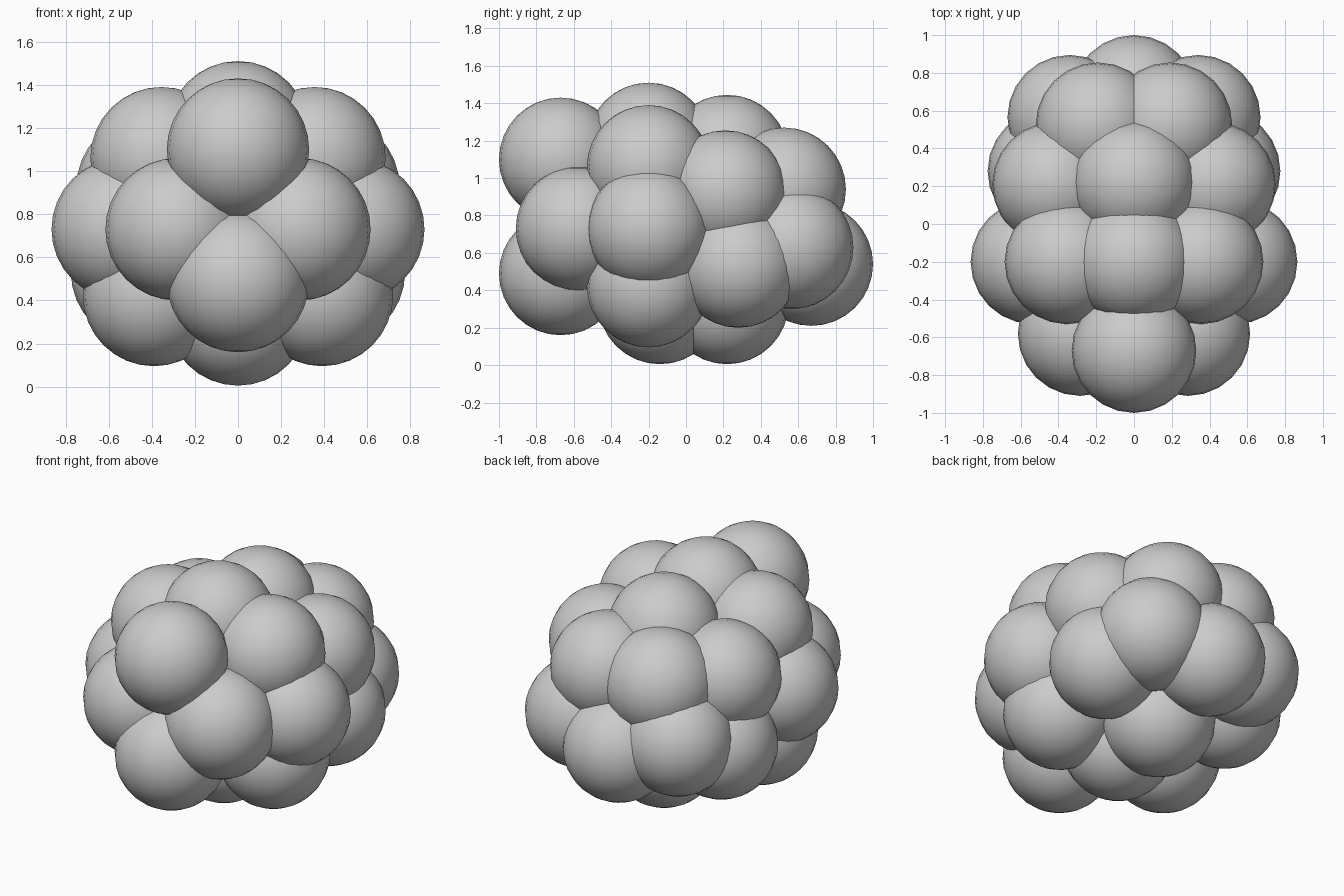
import bpy

if "Cube" in bpy.data.objects:
    bpy.data.objects.remove(bpy.data.objects["Cube"])

RADIUS = 0.33

grey = bpy.data.materials.new("light_grey")
grey.use_nodes = True
colour = (0.6, 0.6, 0.6, 1)
grey.diffuse_color = colour
grey.node_tree.nodes["Principled BSDF"].inputs["Base Color"].default_value = colour


def lobe(name, x, y, z):
    bpy.ops.mesh.primitive_uv_sphere_add(segments=24, ring_count=16, radius=RADIUS, location=(x, y, z))
    ball = bpy.context.object
    ball.name = name
    ball.data.name = name
    ball.data.materials.append(grey)
    bpy.ops.object.shade_smooth()


# Lobes on the centre line: name, y, z
for name, y, z in [
    ("front_upper_lobe", -0.67, 1.10),
    ("front_lower_lobe", -0.67, 0.49),
    ("middle_top_lobe", -0.20, 1.18),
    ("rear_top_lobe", 0.22, 1.115),
    ("middle_bottom_lobe", -0.14, 0.335),
    ("rear_bottom_lobe", 0.22, 0.335),
    ("back_lower_lobe", 0.67, 0.54),
]:
    lobe(name, 0, y, z)

# Paired lobes mirrored across the centre line: name, x, y, z
for name, x, y, z in [
    ("front_side_lobe", 0.285, -0.58, 0.73),
    ("middle_upper_lobe", 0.355, -0.20, 1.06),
    ("middle_side_lobe", 0.535, -0.20, 0.73),
    ("middle_lower_lobe", 0.39, -0.20, 0.425),
    ("rear_upper_lobe", 0.42, 0.21, 0.925),
    ("rear_lower_lobe", 0.445, 0.28, 0.53),
    ("back_side_lobe", 0.34, 0.565, 0.63),
    ("back_upper_lobe", 0.19, 0.525, 0.94),
]:
    for side, sign in (("left", 1), ("right", -1)):
        lobe(f"{name}_{side}", sign * x, y, z)
